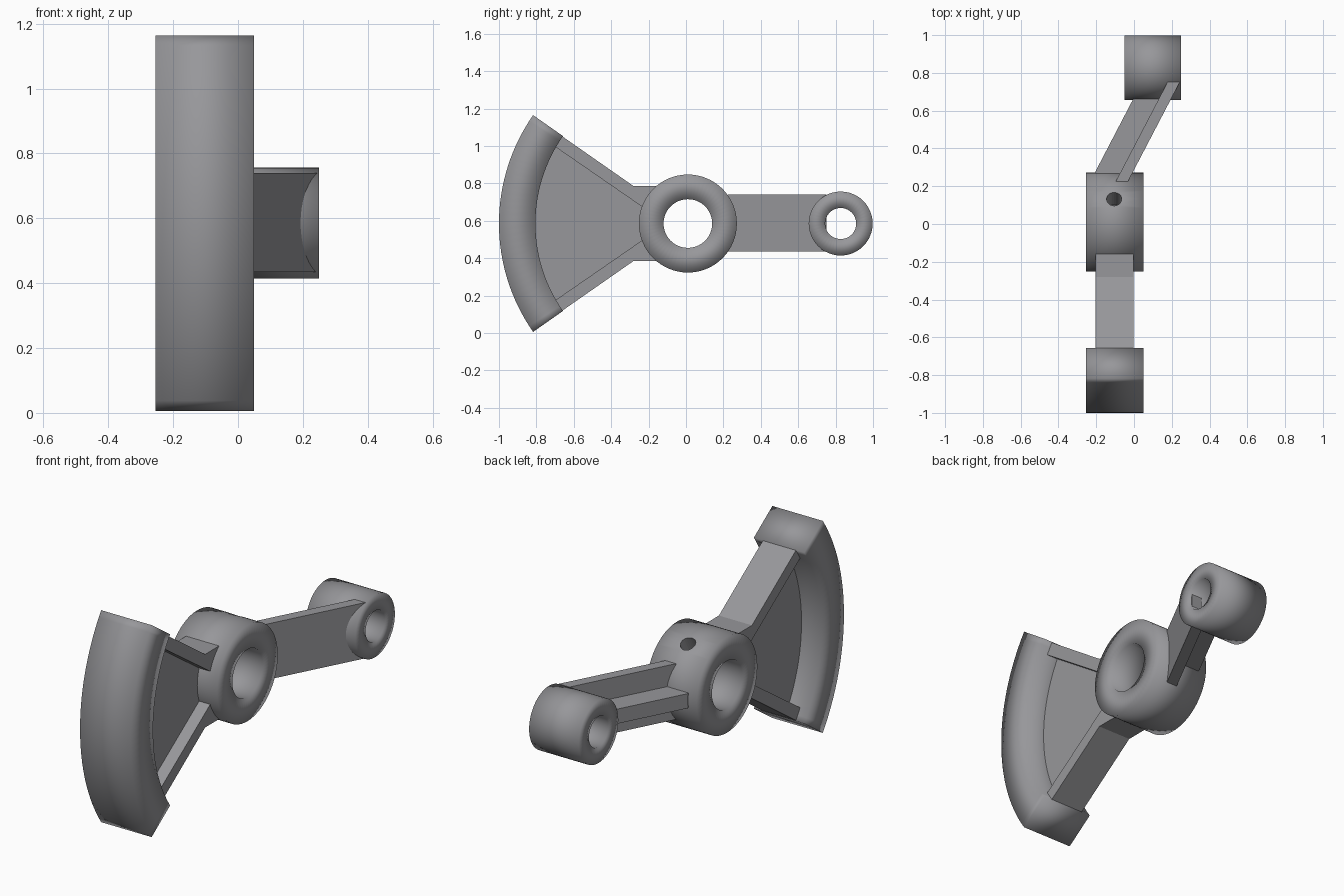
import bpy, bmesh, math
from mathutils import Vector, Matrix

if "Cube" in bpy.data.objects:
    bpy.data.objects.remove(bpy.data.objects["Cube"])

CY, CZ = 0.01, 0.585          # hub axis
HUB_X = (-0.255, 0.05)

metal = bpy.data.materials.new("grey_metal")
metal.diffuse_color = (0.31, 0.31, 0.325, 1)
metal.use_nodes = True
metal.node_tree.nodes["Principled BSDF"].inputs["Base Color"].default_value = metal.diffuse_color


def finish(name, bm, smooth):
    bmesh.ops.recalc_face_normals(bm, faces=bm.faces)
    me = bpy.data.meshes.new(name)
    bm.to_mesh(me)
    bm.free()
    me.materials.append(metal)
    ob = bpy.data.objects.new(name, me)
    bpy.context.collection.objects.link(ob)
    for p in me.polygons:
        p.use_smooth = smooth
    return ob


def prism(name, outline, direction, smooth=False):
    """Extrude a closed 3D outline along a vector."""
    bm = bmesh.new()
    face = bm.faces.new([bm.verts.new(p) for p in outline])
    ext = bmesh.ops.extrude_face_region(bm, geom=[face])
    moved = [v for v in ext["geom"] if isinstance(v, bmesh.types.BMVert)]
    bmesh.ops.translate(bm, verts=moved, vec=Vector(direction))
    return finish(name, bm, smooth)


def side_prism(name, yz, x0, x1):
    return prism(name, [(x0, y, z) for y, z in yz], (x1 - x0, 0, 0))


def swept_section(name, cy, cz, section, a0, a1, n, closed):
    """Sweep an (x, radius) section round an axis parallel to x."""
    bm = bmesh.new()
    rings = []
    for i in range(n if closed else n + 1):
        a = a0 + (a1 - a0) * i / n
        rings.append([bm.verts.new((x, cy - r * math.cos(a), cz + r * math.sin(a)))
                      for x, r in section])
    k = len(section)
    for i in range(n):
        p, q = rings[i], rings[(i + 1) % len(rings)]
        for j in range(k):
            bm.faces.new((p[j], p[(j + 1) % k], q[(j + 1) % k], q[j]))
    if not closed:
        bm.faces.new(rings[0])
        bm.faces.new(rings[-1])
    return finish(name, bm, True)


def box_section(x, r0, r1):
    return [(x[0], r0), (x[0], r1), (x[1], r1), (x[1], r0)]


# Bored hub and small end boss
hub = swept_section("hub", CY, CZ, box_section(HUB_X, 0.13, 0.262), 0, 2 * math.pi, 64, True)
swept_section("end_boss", 0.827, CZ, box_section((-0.05, 0.25), 0.083, 0.171),
              0, 2 * math.pi, 48, True)

# Oil hole drilled through the hub wall
tilt = math.radians(28)
axis = Vector((0, math.sin(tilt), math.cos(tilt)))
bm = bmesh.new()
bmesh.ops.create_cone(bm, cap_ends=True, segments=24, radius1=0.04, radius2=0.04, depth=0.26,
                      matrix=Matrix.Translation(Vector((-0.105, CY, CZ)) + axis * 0.2)
                      @ Matrix.Rotation(-tilt, 4, "X"))
drill = finish("oil_hole_cutter", bm, False)
drill.hide_render = True
drill.hide_viewport = True
cut = hub.modifiers.new("oil_hole", "BOOLEAN")
cut.operation = "DIFFERENCE"
cut.object = drill
cut.solver = "EXACT"

# Counterweight rim
half = math.radians(35)
swept_section("sector_rim", CY, CZ, box_section(HUB_X, 0.815, 1.01), -half, half, 32, False)

# Thin web filling the sector
arc = [(CY - 0.83 * math.cos(a), CZ + 0.83 * math.sin(a))
       for a in (math.radians(-33 + 66 * i / 20) for i in range(21))]
side_prism("sector_web", arc + [(-0.25, CZ + 0.17), (-0.17, CZ + 0.1),
                                (-0.17, CZ - 0.1), (-0.25, CZ - 0.17)], -0.135, -0.07)

# Edge ribs of the sector, widening into the hub neck
for side, label in ((1, "upper"), (-1, "lower")):
    rib = [(-0.67, 0.472), (-0.28, 0.2), (-0.155, 0.2), (-0.2, 0.06), (-0.235, 0.09), (-0.71, 0.418)]
    side_prism(label + "_sector_rib", [(y, CZ + side * z) for y, z in rib], -0.203, -0.003)

# Offset arm: upright plate with a stiffening rib along its middle
prism("arm_plate", [(-0.097, 0.225, 0.435), (-0.032, 0.225, 0.435),
                    (0.243, 0.752, 0.435), (0.178, 0.752, 0.435)], (0, 0, 0.305))
prism("arm_rib", [(-0.203, 0.25, CZ - 0.04), (-0.06, 0.25, CZ - 0.04),
                  (0.14, 0.67, CZ - 0.04), (0.0, 0.67, CZ - 0.04), (-0.203, 0.28, CZ - 0.04)],
      (0, 0, 0.08))
